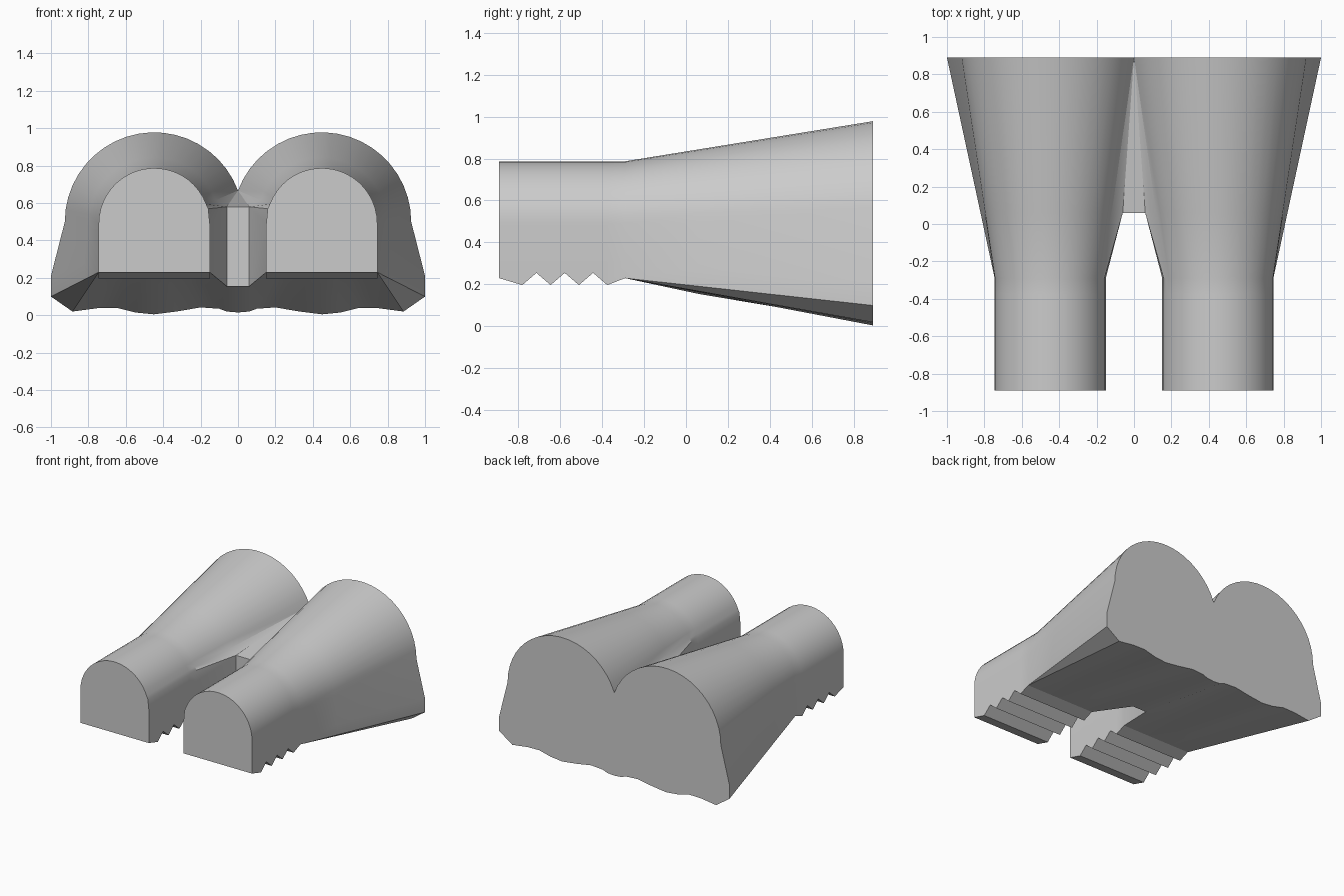
import bpy, bmesh
from math import cos, sin, radians

cube = bpy.data.objects.get("Cube")
if cube:
    bpy.data.objects.remove(cube)

grey = bpy.data.materials.new("plain grey")
grey.use_nodes = True
grey.diffuse_color = (0.6, 0.6, 0.6, 1)
grey.node_tree.nodes["Principled BSDF"].inputs["Base Color"].default_value = (0.6, 0.6, 0.6, 1)

CX, R, SPRING = 0.448, 0.297, 0.49
INNER, OUTER = CX - R, CX + R
ARCH_STEPS, ARCH_END = 20, 159.5

# Scalloped lower edge of the wide end, from the outside inward
SCALLOPS = [(0.885, 0.02), (0.75, 0.038), (0.65, 0.04), (0.55, 0.015),
            (0.45, 0.005), (0.33, 0.02), (0.2, 0.042), (0.1, 0.035)]


def arch(radius, spring):
    angles = [radians(ARCH_END * i / ARCH_STEPS) for i in range(ARCH_STEPS + 1)]
    return [(CX + radius * cos(a), spring + radius * sin(a)) for a in angles]


def leg_section(bottom):
    """Arched leg outline with a flat underside at the given height."""
    width = OUTER - INNER
    under = [(INNER + width * x / SCALLOPS[0][0], bottom) for x, _ in SCALLOPS]
    web = [(0.159, 0.57), (INNER, SPRING), (INNER, bottom), (INNER, bottom)]
    sides = [(OUTER, bottom), (OUTER, 0.3)]
    return arch(R, SPRING) + web + under[::-1] + sides


def wide_section():
    """Half outline of the wide end; the inner edge lies on the centre plane."""
    crown = arch(0.478, 0.5)
    crown[-1] = (0, 0.667)
    web = [(0, 0.667), (0, 0.667), (0, 0.015), (0.06, 0.02)]
    return crown + web + SCALLOPS[::-1] + [(1.0, 0.10), (1.0, 0.21)]


def blend(a, b, t):
    return [(p[0] + (q[0] - p[0]) * t, p[1] + (q[1] - p[1]) * t) for p, q in zip(a, b)]


# Toothed leg sections along the length
FRONT, JOIN, WEB, BACK = -0.89, -0.29, 0.06, 0.89
sections = [(FRONT, leg_section(0.23))]
for i in range(7):
    sections.append((-0.78 + 0.0675 * i, leg_section(0.255 if i % 2 else 0.197)))
sections.append((JOIN, leg_section(0.23)))

# Flared body, with the central web starting partway along it
wide = wide_section()
middle = blend(leg_section(0.23), wide, (WEB - JOIN) / (BACK - JOIN))
w = ARCH_STEPS + 1
top, low = (0.06, 0.58), (0.06, 0.155)
slot, web = list(middle), list(middle)
slot[w:w + 4] = [top, top, low, low]
web[w:w + 4] = [top, (0, top[1]), (0, low[1]), low]
sections += [(WEB, slot), (WEB, web), (BACK, wide)]

# Loft the half body
bm = bmesh.new()
rings = [[bm.verts.new((x, y, z)) for x, z in pts] for y, pts in sections]
count = len(rings[0])
for a, b in zip(rings, rings[1:]):
    for i in range(count):
        j = (i + 1) % count
        bm.faces.new((a[i], a[j], b[j], b[i]))
bm.faces.new(rings[0])
bm.faces.new(rings[-1][::-1])
bmesh.ops.remove_doubles(bm, verts=bm.verts[:], dist=0.0005)
bmesh.ops.recalc_face_normals(bm, faces=bm.faces[:])

# Open the centre plane so that both halves join
inside = [f for f in bm.faces if all(abs(v.co.x) < 0.0001 for v in f.verts)]
bmesh.ops.delete(bm, geom=inside, context='FACES')

mesh = bpy.data.meshes.new("twin_arched_body")
bm.to_mesh(mesh)
bm.free()
mesh.materials.append(grey)
body = bpy.data.objects.new("twin_arched_body", mesh)
bpy.context.collection.objects.link(body)

bpy.ops.object.select_all(action='DESELECT')
body.select_set(True)
bpy.context.view_layer.objects.active = body
mirror = body.modifiers.new("mirror", 'MIRROR')
mirror.use_clip = True
bpy.ops.object.modifier_apply(modifier=mirror.name)
bpy.ops.object.shade_smooth_by_angle(angle=radians(25))
